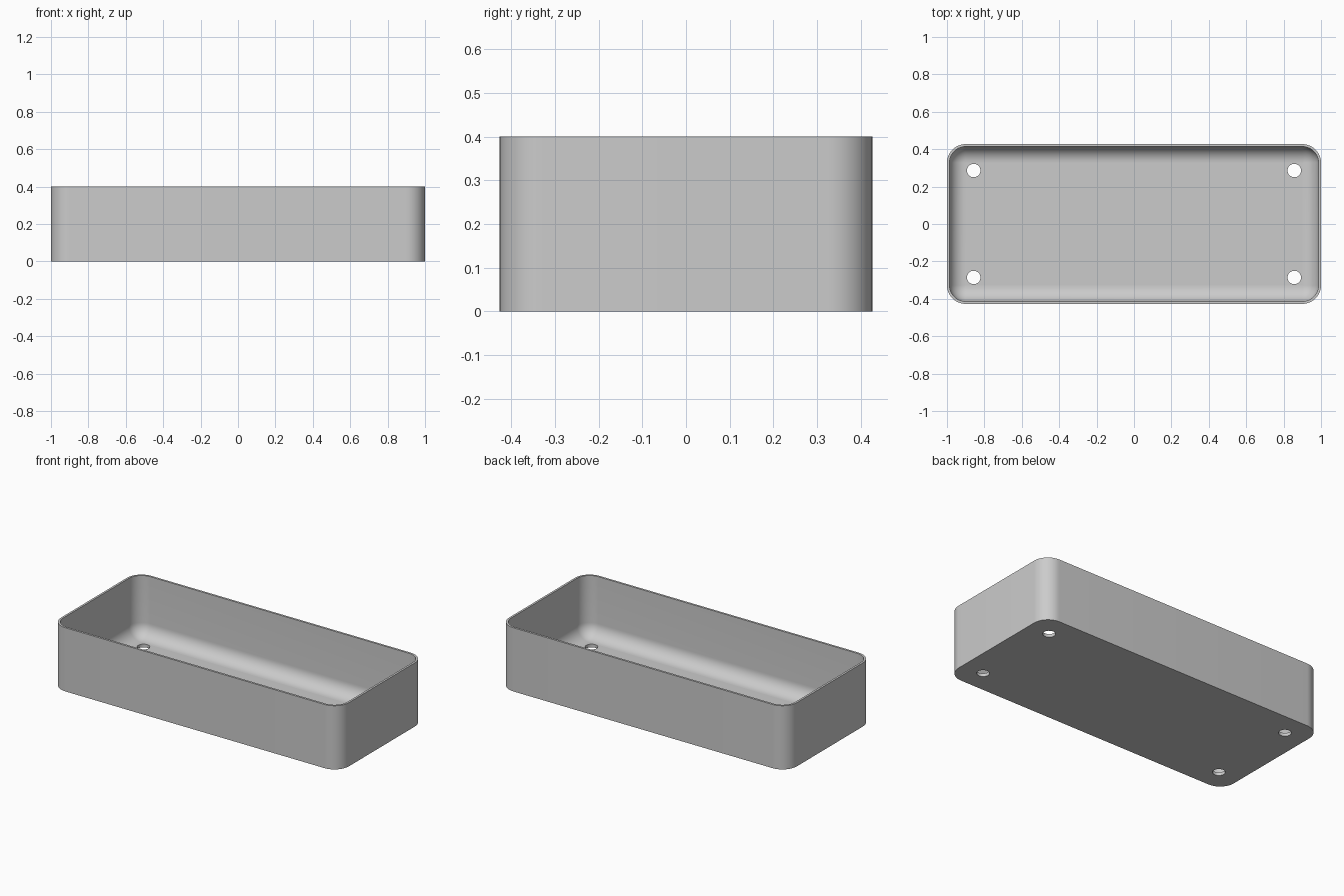
import bpy
import bmesh
from math import cos, sin, pi

cube = bpy.data.objects.get("Cube")
if cube:
    bpy.data.objects.remove(cube, do_unlink=True)

HALF_X, HALF_Y, HEIGHT = 1.0, 0.427, 0.4
CORNER, WALL, FLOOR = 0.1, 0.0133, 0.02
FILLET = CORNER - WALL - 0.002
HOLE_X, HOLE_Y, HOLE_R = 0.857, 0.286, 0.036
CORNER_STEPS, FILLET_STEPS = 14, 12

grey = bpy.data.materials.new("grey plastic")
grey.use_nodes = True
colour = (0.6, 0.6, 0.6, 1)
grey.diffuse_color = colour
grey.node_tree.nodes["Principled BSDF"].inputs["Base Color"].default_value = colour


def ring(bm, inset, z):
    """Rounded rectangle, drawn in from the outer edge by inset."""
    radius = CORNER - inset
    verts = []
    for quarter, (sx, sy) in enumerate([(1, 1), (-1, 1), (-1, -1), (1, -1)]):
        for i in range(CORNER_STEPS + 1):
            a = (quarter + i / CORNER_STEPS) * pi / 2
            verts.append(bm.verts.new((sx * (HALF_X - CORNER) + radius * cos(a),
                                       sy * (HALF_Y - CORNER) + radius * sin(a), z)))
    return verts


# Tray shell: outer wall, rim, inner wall, then the rounded inside edge
levels = [(0, 0), (0, HEIGHT), (WALL, HEIGHT)]
for i in range(FILLET_STEPS + 1):
    a = i / FILLET_STEPS * pi / 2
    levels.append((WALL + FILLET * (1 - cos(a)), FLOOR + FILLET * (1 - sin(a))))

bm = bmesh.new()
rings = [ring(bm, inset, z) for inset, z in levels]
for low, high in zip(rings, rings[1:]):
    for i in range(len(low)):
        j = (i + 1) % len(low)
        bm.faces.new((low[i], low[j], high[j], high[i]))
bm.faces.new(rings[0][::-1])
bm.faces.new(rings[-1])
bmesh.ops.recalc_face_normals(bm, faces=bm.faces)
mesh = bpy.data.meshes.new("tray")
bm.to_mesh(mesh)
bm.free()
mesh.materials.append(grey)
tray = bpy.data.objects.new("tray", mesh)
bpy.context.collection.objects.link(tray)

# Four screw holes through the floor
bm = bmesh.new()
for sx in (-1, 1):
    for sy in (-1, 1):
        made = bmesh.ops.create_cone(bm, cap_ends=True, segments=32, radius1=HOLE_R,
                                     radius2=HOLE_R, depth=0.2)
        bmesh.ops.translate(bm, verts=made["verts"], vec=(sx * HOLE_X, sy * HOLE_Y, 0))
cut_mesh = bpy.data.meshes.new("hole_cutter")
bm.to_mesh(cut_mesh)
bm.free()
cut_mesh.materials.append(grey)
cutter = bpy.data.objects.new("hole_cutter", cut_mesh)
bpy.context.collection.objects.link(cutter)
cutter.hide_render = True

bpy.ops.object.select_all(action="DESELECT")
tray.select_set(True)
bpy.context.view_layer.objects.active = tray
drill = tray.modifiers.new("holes", "BOOLEAN")
drill.operation = "DIFFERENCE"
drill.solver = "EXACT"
drill.object = cutter
bpy.ops.object.modifier_apply(modifier=drill.name)
bpy.data.objects.remove(cutter, do_unlink=True)

# Smooth curved walls, flat floor and rim
bpy.ops.object.shade_smooth_by_angle(angle=pi / 6)
for face in tray.data.polygons:
    if abs(face.normal.z) > 0.999:
        face.use_smooth = False
